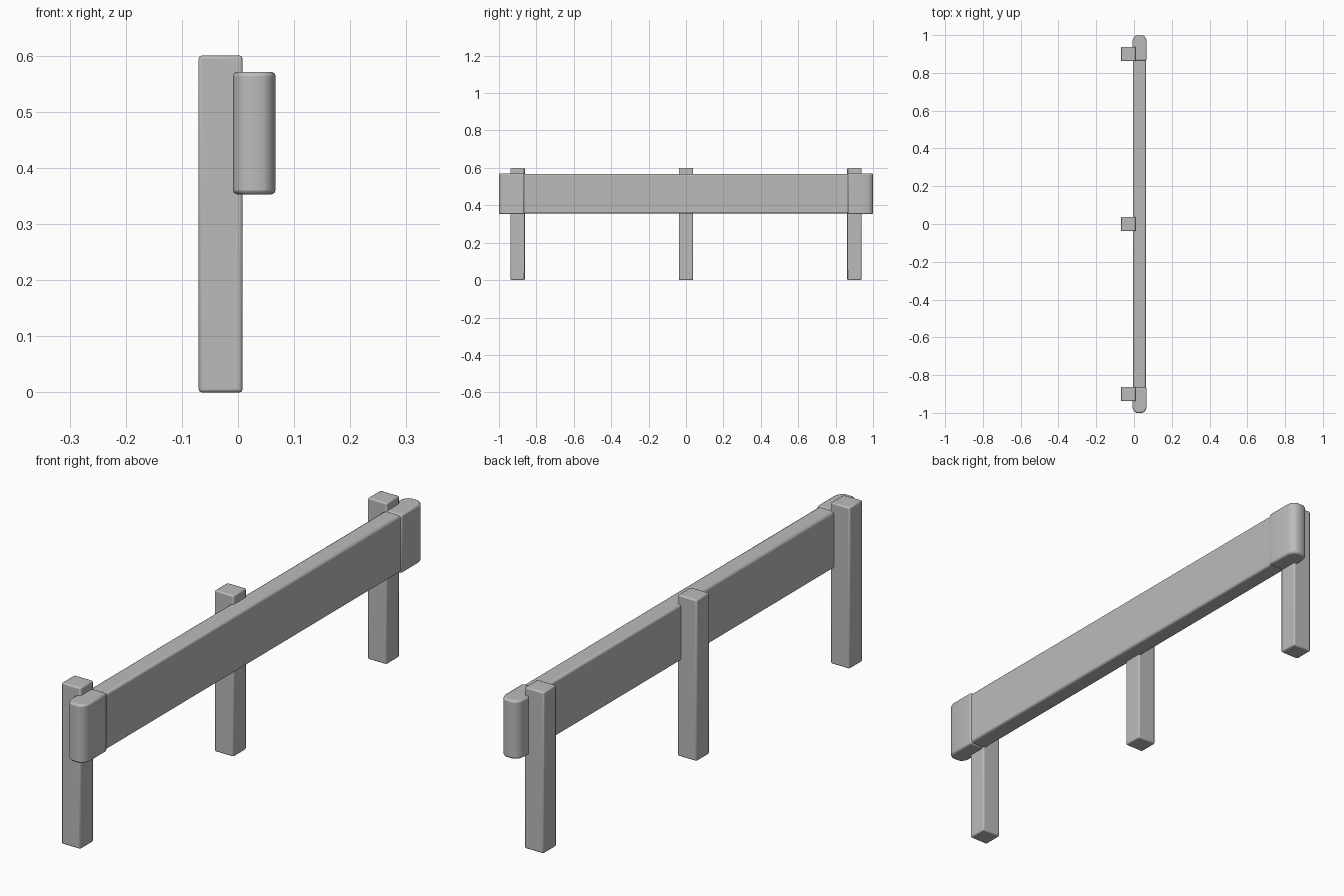
import bpy
import bmesh

cube = bpy.data.objects.get("Cube")
if cube:
    bpy.data.objects.remove(cube, do_unlink=True)

grey = bpy.data.materials.new("grey metal")
grey.use_nodes = True
COLOUR = (0.5, 0.5, 0.5, 1)
grey.diffuse_color = COLOUR
grey.node_tree.nodes["Principled BSDF"].inputs["Base Color"].default_value = COLOUR


def finish(name, bm, bevel):
    """Turn a bmesh into a bevelled, smooth shaded object."""
    bmesh.ops.recalc_face_normals(bm, faces=bm.faces)
    mesh = bpy.data.meshes.new(name)
    bm.to_mesh(mesh)
    bm.free()
    mesh.materials.append(grey)
    obj = bpy.data.objects.new(name, mesh)
    bpy.context.collection.objects.link(obj)
    mod = obj.modifiers.new("soft edges", "BEVEL")
    mod.width = bevel
    mod.segments = 2
    mod.limit_method = "ANGLE"
    mod.angle_limit = 0.8
    bpy.ops.object.select_all(action="DESELECT")
    obj.select_set(True)
    bpy.context.view_layer.objects.active = obj
    bpy.ops.object.shade_smooth_by_angle(angle=0.6)


def prism(name, outline, z0, z1, bevel):
    """Extrude a plan outline upwards from z0 to z1."""
    bm = bmesh.new()
    base = bm.faces.new([bm.verts.new((x, y, z0)) for x, y in outline])
    top = bmesh.ops.extrude_face_region(bm, geom=[base])["geom"]
    for v in top:
        if isinstance(v, bmesh.types.BMVert):
            v.co.z = z1
    finish(name, bm, bevel)


def rect(x0, x1, y0, y1):
    return [(x0, y0), (x1, y0), (x1, y1), (x0, y1)]


# Three square posts behind the rail
for name, y in (("front", -0.9), ("middle", 0), ("back", 0.9)):
    prism(name + "_post", rect(-0.07, 0.008, y - 0.038, y + 0.038), 0, 0.6, 0.005)

# Long horizontal rail
prism("rail", rect(-0.005, 0.063, -0.97, 0.97), 0.357, 0.567, 0.008)

# Wrapped end caps with rounded tips
half_cap = [(0.038, 0.865), (0.038, 0.97), (0.034, 0.983), (0.027, 0.993), (0.016, 1.0)]
for name, side in (("front", -1), ("back", 1)):
    outline = [(0.029 + w, side * y) for w, y in half_cap]
    outline += [(0.029 - w, side * y) for w, y in reversed(half_cap)]
    prism(name + "_end_cap", outline, 0.353, 0.571, 0.007)
